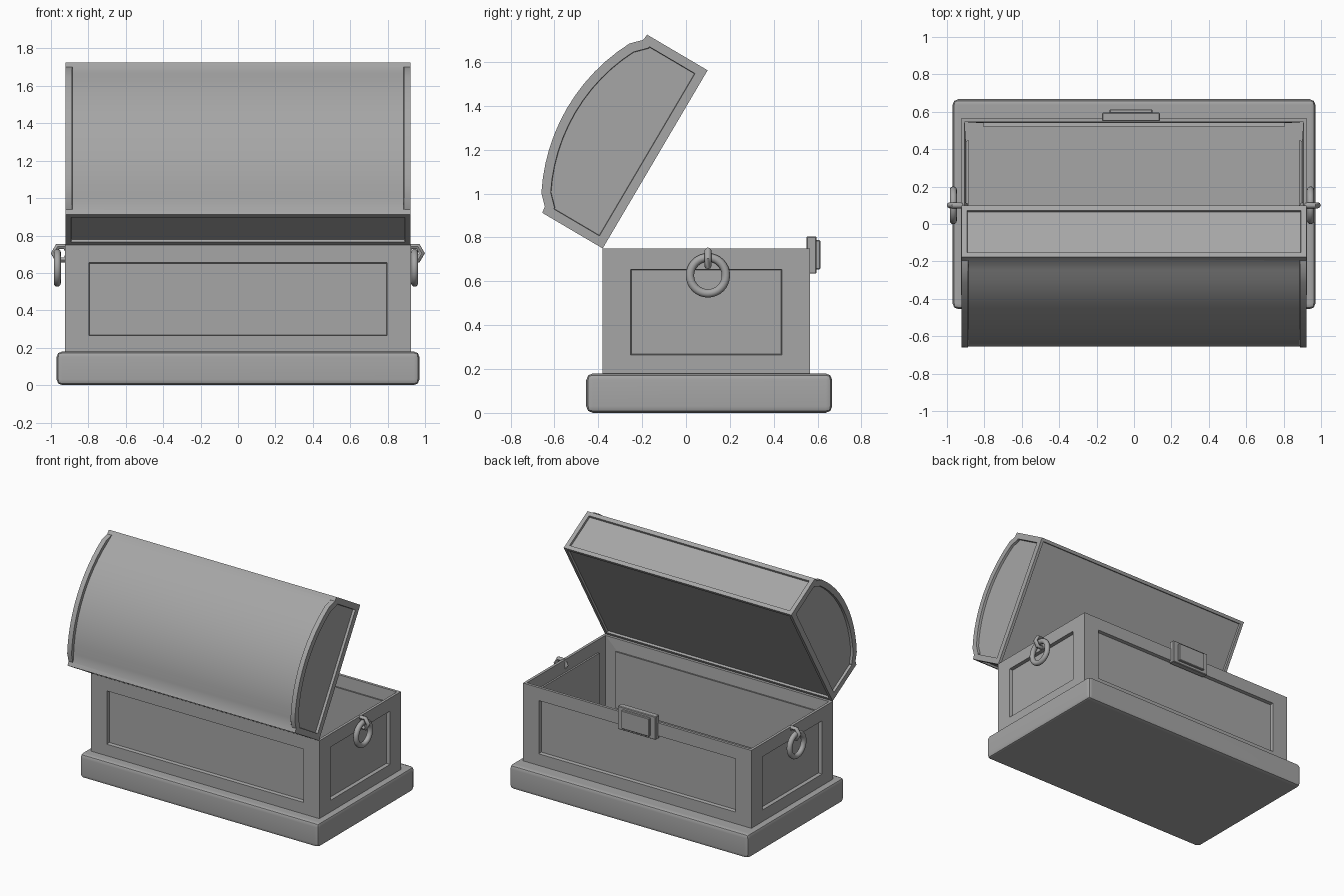
import bpy, bmesh, math
from mathutils import Vector

if "Cube" in bpy.data.objects:
    bpy.data.objects.remove(bpy.data.objects["Cube"])

grey = bpy.data.materials.new("dull_grey")
grey.diffuse_color = (0.38, 0.38, 0.38, 1)
grey.use_nodes = True
grey.node_tree.nodes["Principled BSDF"].inputs["Base Color"].default_value = grey.diffuse_color


def finish(bm, name, angle=30):
    mesh = bpy.data.meshes.new(name)
    bm.to_mesh(mesh)
    bm.free()
    mesh.materials.append(grey)
    ob = bpy.data.objects.new(name, mesh)
    bpy.context.collection.objects.link(ob)
    if angle:
        bpy.ops.object.select_all(action='DESELECT')
        ob.select_set(True)
        bpy.context.view_layer.objects.active = ob
        bpy.ops.object.shade_smooth_by_angle(angle=math.radians(angle))
    return ob


def box_bm(lo, hi):
    bm = bmesh.new()
    bmesh.ops.create_cube(bm, size=1)
    lo, hi = Vector(lo), Vector(hi)
    for v in bm.verts:
        v.co = (lo + hi) / 2 + v.co * (hi - lo)
    return bm


def box(name, lo, hi, bevel, segments):
    bm = box_bm(lo, hi)
    bmesh.ops.bevel(bm, geom=bm.edges[:], offset=bevel, segments=segments,
                    affect='EDGES', profile=0.5)
    ob = finish(bm, name)
    ob.modifiers.new("flat_sides", 'WEIGHTED_NORMAL').keep_sharp = True
    return ob


def torus(name, loc, rot, major, minor, n, m):
    bpy.ops.mesh.primitive_torus_add(location=loc, rotation=rot, major_radius=major,
                                     minor_radius=minor, major_segments=n, minor_segments=m)
    bpy.context.object.name = name
    bpy.context.object.data.materials.append(grey)
    bpy.ops.object.shade_smooth_by_angle(angle=math.radians(50))


# Plinth
box("base", (-0.97, -0.455, 0), (0.97, 0.667, 0.18), 0.03, 2)

# Open body: thin shell with a recessed panel on each side
bm = box_bm((-0.925, -0.38, 0.16), (0.925, 0.565, 0.75))
bmesh.ops.delete(bm, geom=[f for f in bm.faces if f.normal.z > 0.5], context='FACES')
sides = [f for f in bm.faces if abs(f.normal.z) < 0.5]
bmesh.ops.inset_individual(bm, faces=sides, thickness=0.128, use_even_offset=True)
for f in sides:
    for v in f.verts:
        v.co.z = 0.655 if v.co.z > 0.45 else 0.265
bmesh.ops.inset_individual(bm, faces=sides, thickness=0.004, depth=-0.025,
                           use_even_offset=True)
body = finish(bm, "body", 0)
shell = body.modifiers.new("shell", 'SOLIDIFY')
shell.thickness = 0.028
shell.offset = -1

# Lid: arched prism in hinge coordinates (y along the opening, z away from it)
depth, half, rise, top = 0.943, 0.396, 0.096, 0.465
radius = (half ** 2 + rise ** 2) / (2 * rise)
sweep = math.asin(half / radius)
profile = [(0, 0), (0, 0.32), (0.03, 0.324)]
for i in range(13):
    a = -sweep + 2 * sweep * i / 12
    profile.append((depth / 2 + radius * math.sin(a), top - radius * (1 - math.cos(a))))
profile += [(depth - 0.03, 0.324), (depth, 0.32), (depth, 0)]
bm = bmesh.new()
face = bm.faces.new([bm.verts.new((-0.922, y, z)) for y, z in profile])
out = bmesh.ops.extrude_face_region(bm, geom=[face])
for g in out["geom"]:
    if isinstance(g, bmesh.types.BMVert):
        g.co.x = 0.922
bmesh.ops.recalc_face_normals(bm, faces=bm.faces[:])
bm.normal_update()

# Recessed panels on the lid: front and back walls, ends, underside
walls = [f for f in bm.faces if abs(f.normal.y) > 0.98]
ends = [f for f in bm.faces if abs(f.normal.x) > 0.98]
under = [f for f in bm.faces if f.normal.z < -0.98]
for faces, width, sink in ((walls, 0.03, 0.015), (ends, 0.042, 0.018),
                           (under, 0.022, 0.015)):
    bmesh.ops.inset_region(bm, faces=faces, thickness=width, use_even_offset=True)
    bmesh.ops.inset_region(bm, faces=faces, thickness=0.002, depth=-sink,
                           use_even_offset=True)

# Arch between the two end ribs is sunk toward its centre
for x in (-0.887, -0.885, 0.885, 0.887):
    bm.normal_update()
    arch = [f for f in bm.faces if f.normal.z > 0.3 and
            0.03 < f.calc_center_median().y < depth - 0.03]
    edges = {e for f in arch for e in f.edges}
    verts = {v for f in arch for v in f.verts}
    bmesh.ops.bisect_plane(bm, geom=arch + list(edges) + list(verts),
                           plane_co=(x, 0, 0), plane_no=(1, 0, 0))
centre = Vector((0, depth / 2, top - radius))
for v in bm.verts:
    if abs(v.co.x) < 0.886 and 0.04 < v.co.y < depth - 0.04 and v.co.z > 0.34:
        ray = v.co - centre
        ray.x = 0
        v.co -= ray.normalized() * 0.022
lid = finish(bm, "lid")
lid.location = (0, -0.38, 0.75)
lid.rotation_euler.x = math.radians(59.5)

# Clasp: back plate with a raised centre
box("clasp_plate", (-0.17, 0.55, 0.635), (0.138, 0.595, 0.805), 0.004, 1)
box("clasp_front", (-0.13, 0.59, 0.655), (0.098, 0.613, 0.788), 0.004, 1)

# Ring handles hanging from loops on both ends
for side, ring_x, loop_x in (("right", 0.944, 0.942), ("left", -0.966, -0.944)):
    torus("ring_" + side, (ring_x, 0.10, 0.627), (0, math.pi / 2, 0), 0.082, 0.019, 32, 12)
    torus("ring_loop_" + side, (loop_x, 0.10, 0.705), (math.pi / 2, 0, 0), 0.041, 0.016, 6, 8)
